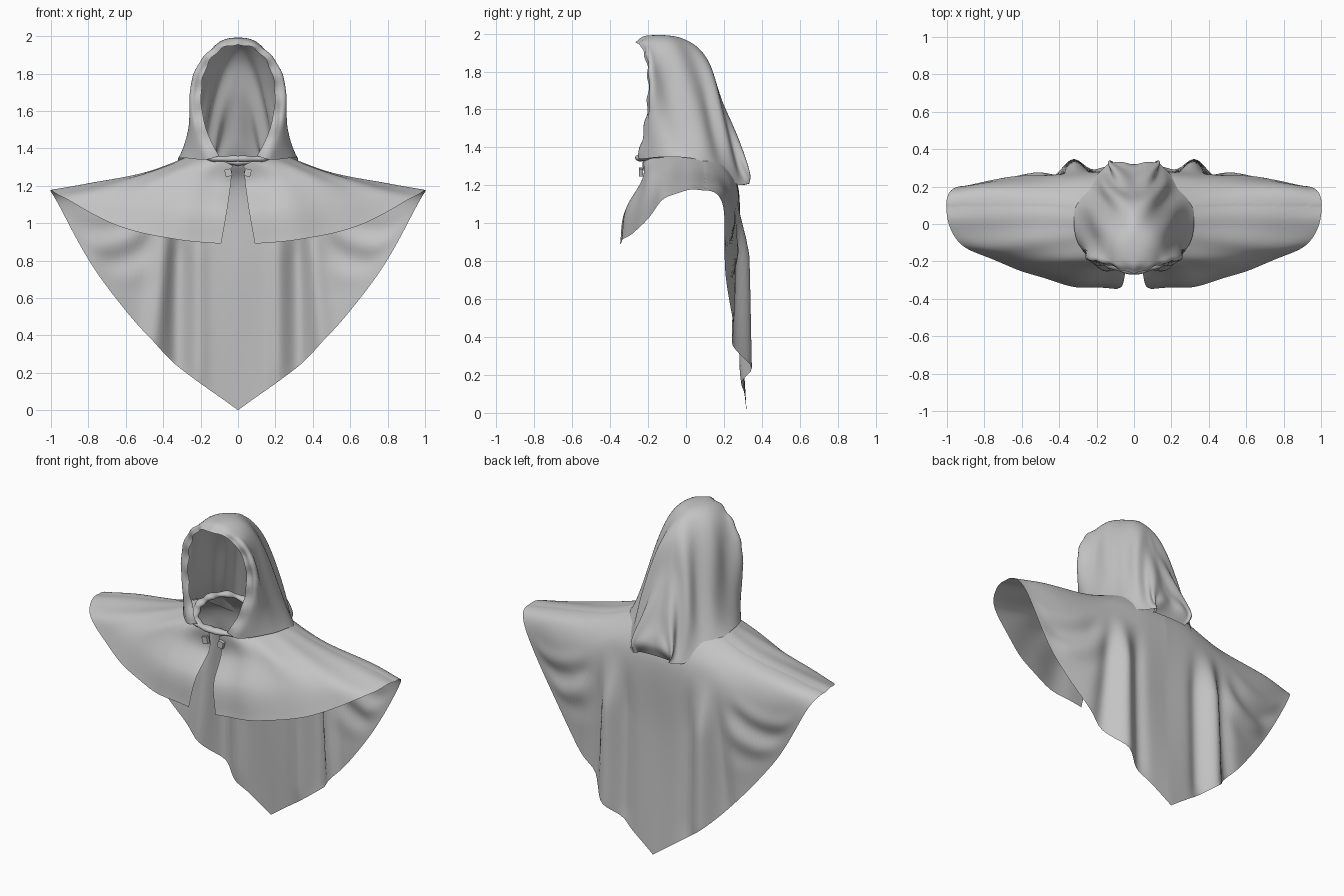
import bpy, bmesh, math
from math import sin, pi, exp, hypot
from mathutils import Vector

cube = bpy.data.objects.get("Cube")
if cube:
    bpy.data.objects.remove(cube, do_unlink=True)

cloth = bpy.data.materials.new("grey cloth")
cloth.use_nodes = True
GREY = (0.55, 0.55, 0.55, 1)
cloth.diffuse_color = GREY
cloth.node_tree.nodes["Principled BSDF"].inputs["Base Color"].default_value = GREY


def smooth(a, b, t):
    t = max(0, min(1, (t - a) / (b - a)))
    return t * t * (3 - 2 * t)


def bump(x, centre, width):
    return exp(-((x - centre) / width) ** 2)


def spline(points, steps):
    """Catmull-Rom curve through the points."""
    pts = [Vector(p) for p in points]
    pts = [2 * pts[0] - pts[1]] + pts + [2 * pts[-1] - pts[-2]]
    out = []
    for a, b, c, d in zip(pts, pts[1:], pts[2:], pts[3:]):
        for k in range(steps):
            t = k / steps
            out.append(0.5 * (2 * b + (c - a) * t + (2 * a - 5 * b + 4 * c - d) * t * t
                              + (3 * b - a - 3 * c + d) * t ** 3))
    return out + [pts[-2]]


def finish(ob):
    ob.data.materials.append(cloth)
    bpy.ops.object.select_all(action='DESELECT')
    ob.select_set(True)
    bpy.context.view_layer.objects.active = ob
    bpy.ops.object.shade_smooth_by_angle(angle=math.radians(60))


def mirrored_object(name, bm):
    mesh = bpy.data.meshes.new(name)
    bm.to_mesh(mesh)
    bm.free()
    ob = bpy.data.objects.new(name, mesh)
    bpy.context.collection.objects.link(ob)
    mod = ob.modifiers.new("mirror", 'MIRROR')
    mod.merge_threshold = 0.0005
    finish(ob)


def cloth_sheet(name, rings, steps, inside, fold):
    """Loft half rings into a sheet, push folds along its normals, mirror it."""
    columns = list(zip(*rings))
    grid = list(zip(*[spline(c, steps) for c in columns]))
    nu, nv = len(grid), len(grid[0])

    def normal(i, j):
        du = grid[min(i + 1, nu - 1)][j] - grid[max(i - 1, 0)][j]
        dv = grid[i][min(j + 1, nv - 1)] - grid[i][max(j - 1, 0)]
        return du.cross(dv).normalized()

    normals = [[normal(i, j) for j in range(nv)] for i in range(nu)]
    centre = Vector(inside)
    total = sum(normals[i][j].dot(grid[i][j] - centre) for i in range(nu) for j in range(nv))
    sign = 1 if total > 0 else -1
    bm = bmesh.new()
    verts = []
    for i in range(nu):
        row = []
        for j in range(nv):
            p = grid[i][j]
            q = p + normals[i][j] * sign * fold(p, i / (nu - 1), j / (nv - 1))
            q.x = 0 if p.x < 0.0001 else max(q.x, 0.002)
            row.append(bm.verts.new(q))
        verts.append(row)
    for i in range(nu - 1):
        for j in range(nv - 1):
            quad = [verts[i][j], verts[i + 1][j], verts[i + 1][j + 1], verts[i][j + 1]]
            bm.faces.new(quad[::sign])
    mirrored_object(name, bm)


# Cape: half rings from neck to hem, each running front slit > side > back centre
neck = [(.03, -.23, 1.31), (.1, -.22, 1.34), (.17, -.17, 1.35), (.22, -.08, 1.36), (.23, 0, 1.37),
        (.22, .08, 1.37), (.17, .16, 1.36), (.1, .2, 1.33), (0, .21, 1.32)]
shoulder = [(.04, -.22, 1.2), (.2, -.23, 1.23), (.36, -.2, 1.25), (.47, -.1, 1.265), (.5, .03, 1.27),
            (.47, .15, 1.255), (.38, .23, 1.2), (.2, .27, 1.17), (0, .28, 1.16)]
chest = [(.06, -.32, 1.06), (.28, -.31, 1.08), (.54, -.22, 1.12), (.75, -.12, 1.175), (.8, .04, 1.21),
         (.79, .19, 1.18), (.63, .25, 1.0), (.28, .285, .8), (0, .28, .7)]
hem = [(.09, -.345, .89), (.34, -.33, .915), (.64, -.235, .985), (.92, -.11, 1.13), (1, .05, 1.175),
       (.965, .19, 1.11), (.74, .21, .715), (.38, .285, .29), (0, .32, 0)]


def cape_fold(p, r, s):
    waves = 0.008 * r * (1 - 0.6 * r) * sin(2 * pi * 8 * s + 2 * r)
    if p.y < 0.1:
        return waves
    # long hanging folds beside the flat back panel, swags below the arms
    hang = smooth(1.15, 0.8, p.z) * smooth(0, 0.25, p.z)
    long_folds = 0.055 * bump(p.x, 0.32, 0.06) - 0.02 * bump(p.x, 0.21, 0.045)
    long_folds -= 0.03 * bump(p.x, 0.5 - 0.12 * p.z, 0.055)
    d = hypot(p.x - 0.75, p.z - 1.25)
    swags = 0.014 * sin(d * 30) * bump(d, 0.4, 0.18) * smooth(1.1, .95, p.z)
    side = smooth(0.4, 0.55, p.x) * smooth(1, .85, r)
    return hang * long_folds + side * swags


fine_rings = [spline(ring, 18) for ring in (neck, shoulder, chest, hem)]
cloth_sheet("cape", fine_rings, 20, (0, 0, .6), cape_fold)


# Hood: arches from face opening to back tip
# (base x, y, z, lower width, upper width, top y, top z, backward bow)
arches = [(.10, -.25, 1.36, .26, .22, -.268, 1.955, .06),
          (.18, -.24, 1.34, .30, .27, -.2, 1.99, .045),
          (.30, -.1, 1.35, .24, .19, -.02, 1.975, 0),
          (.32, .06, 1.335, .17, .16, .115, 1.87, 0),
          (.28, .18, 1.265, .14, .15, .2, 1.67, 0),
          (.19, .27, 1.205, .11, .16, .285, 1.44, 0),
          (.12, .335, 1.21, .13, .16, .335, 1.3, 0),
          (.11, .3, 1.2, .12, .10, .3, 1.21, 0)]


def arch(x, y, z, low, high, top_y, top_z, bow, n=40):
    a = Vector((x, y, z))
    d = Vector((0, top_y, top_z))
    b = Vector((low, y + 0.35 * (top_y - y), z + 0.4 * (top_z - z)))
    c = Vector((high, y + 0.75 * (top_y - y), top_z))
    out = []
    for k in range(n + 1):
        t = k / n
        u = 1 - t
        p = a * u ** 3 + 3 * b * u * u * t + 3 * c * u * t * t + d * t ** 3
        p.y += bow * sin(pi * t)
        out.append(p)
    return out


def hood_fold(p, u, v):
    sides = sin(pi * v) * smooth(0, .12, u) * smooth(1, .75, u)
    wrinkles = 0.013 * sin(2 * pi * (4.5 * u + 1.4 * v)) * sides
    rim = 0.006 * sin(2 * pi * 6 * v) * (1 - smooth(0, .2, u))
    valley = 0.02 * bump(p.x, 0, 0.06) * smooth(.05, .25, p.y) * smooth(1.2, 1.32, p.z)
    return wrinkles + rim - valley


cloth_sheet("hood", [arch(*a) for a in arches], 10, (0, 0, 1.6), hood_fold)

# Rolled collar round the neck opening
ring = [(x, y * 1.02, z + 0.004) for x, y, z in neck]
ring[0] = (0, -.245, 1.345)
bm = bmesh.new()
path = spline(ring, 8)
loops = []
for i, p in enumerate(path):
    tangent = path[min(i + 1, len(path) - 1)] - path[max(i - 1, 0)]
    if p.x < 0.0001:
        tangent = Vector((1, 0, 0)) * (1 if i == 0 else -1)
    out = tangent.cross(Vector((0, 0, 1))).normalized()
    size = 0.016 + 0.003 * sin(i * 0.7)
    loop = []
    for k in range(10):
        a = 2 * pi * k / 10
        loop.append(bm.verts.new(p + out * size * math.cos(a) * 1.5 + Vector((0, 0, size * sin(a)))))
    loops.append(loop)
for a, b in zip(loops, loops[1:]):
    for k in range(10):
        bm.faces.new([a[k], a[(k + 1) % 10], b[(k + 1) % 10], b[k]])
bmesh.ops.recalc_face_normals(bm, faces=bm.faces)
mirrored_object("collar_roll", bm)

# Small toggles either side of the front slit
for side, label in ((1, "left"), (-1, "right")):
    bpy.ops.mesh.primitive_cube_add(size=1, location=(side * 0.052, -.238, 1.27),
                                    rotation=(0, side * 0.25, 0))
    toggle = bpy.context.object
    toggle.name = label + "_toggle"
    toggle.scale = (0.035, 0.02, 0.04)
    finish(toggle)
